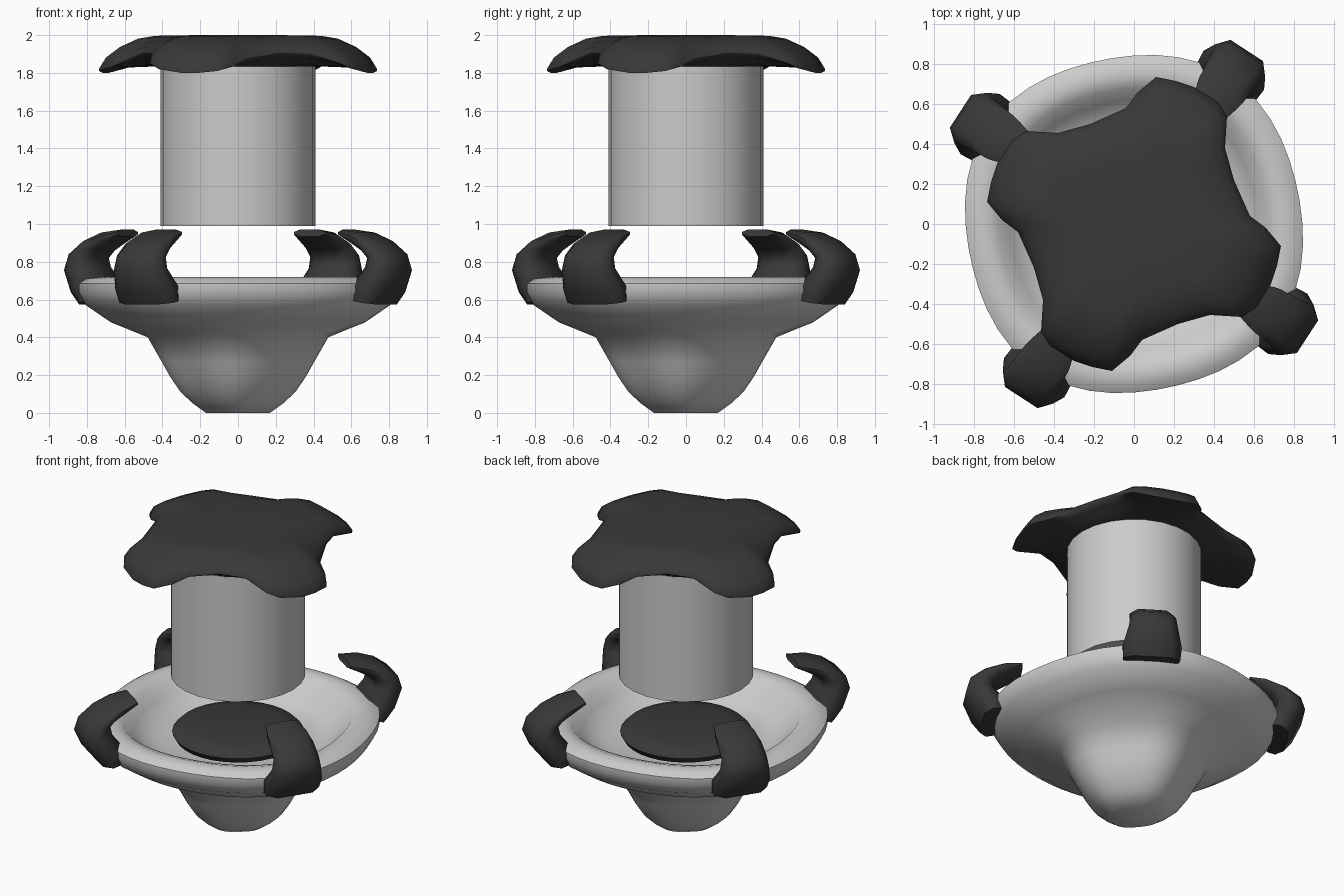
import bpy, bmesh, math
from math import cos, sin, radians, pi

if "Cube" in bpy.data.objects:
    bpy.data.objects.remove(bpy.data.objects["Cube"])

dark = bpy.data.materials.new("dark_grey")
dark.diffuse_color = (0.04, 0.04, 0.04, 1)
dark.use_nodes = True
dark.node_tree.nodes["Principled BSDF"].inputs["Base Color"].default_value = dark.diffuse_color


def loft(name, rings, mat=None, angle=50):
    """Skin a list of closed rings and cap both ends."""
    bm = bmesh.new()
    vr = [[bm.verts.new(p) for p in ring] for ring in rings]
    n = len(vr[0])
    for a, b in zip(vr, vr[1:]):
        for i in range(n):
            j = (i + 1) % n
            bm.faces.new((a[i], a[j], b[j], b[i]))
    bm.faces.new(vr[0][::-1])
    bm.faces.new(vr[-1])
    bmesh.ops.recalc_face_normals(bm, faces=bm.faces)
    me = bpy.data.meshes.new(name)
    bm.to_mesh(me)
    bm.free()
    ob = bpy.data.objects.new(name, me)
    bpy.context.collection.objects.link(ob)
    if mat:
        me.materials.append(mat)
    bpy.ops.object.select_all(action='DESELECT')
    ob.select_set(True)
    bpy.context.view_layer.objects.active = ob
    bpy.ops.object.shade_smooth_by_angle(angle=radians(angle))
    return ob


def lathe(name, profile, n, mat=None, lobes=None, angle=50):
    """Revolve (radius, z) points; lobes(z, theta) scales the radius."""
    rings = []
    for r, z in profile:
        ring = []
        for i in range(n):
            t = 2 * pi * i / n
            k = r * (lobes(z, t) if lobes else 1)
            ring.append((k * cos(t), k * sin(t), z))
        rings.append(ring)
    return loft(name, rings, mat, angle)


# Bowl: slightly four-cornered rim, lobed foot
CLAW = radians(57)


def bowl_lobes(z, t):
    if z > 0.44:
        return 1.02 + 0.025 * cos(4 * (t - CLAW))
    return 0.95 + 0.05 * cos(4 * (t + radians(6)))


lathe("bowl", [(0.17, 0), (0.24, 0.05), (0.305, 0.11), (0.36, 0.19), (0.405, 0.27),
               (0.48, 0.40), (0.67, 0.48), (0.80, 0.57), (0.84, 0.64), (0.84, 0.685),
               (0.80, 0.71), (0.74, 0.72), (0.68, 0.70), (0.62, 0.63), (0.55, 0.575),
               (0.45, 0.545), (0.2, 0.54)], 48, None, bowl_lobes)

# Dark cushion in the bowl
lathe("bowl_cushion", [(0.3, 0.545), (0.38, 0.57), (0.40, 0.605), (0.37, 0.635),
                       (0.28, 0.655), (0.12, 0.665)], 32, dark)

# Floating column
lathe("column", [(0.41, 0.99), (0.41, 1.85)], 24)

# Cap: quarter outline (x, y, edge z) repeated four times
quarter = [(0.11, 0.735, 1.81), (0.21, 0.715, 1.80), (0.30, 0.685, 1.80), (0.42, 0.61, 1.82),
           (0.465, 0.54, 1.85), (0.455, 0.38, 1.90), (0.50, 0.22, 1.905), (0.58, 0.04, 1.87),
           (0.66, -0.02, 1.835)]
outline = []
for k in range(4):
    for x, y, z in quarter:
        for _ in range(k):
            x, y = y, -x
        outline.append((x, y, z))


def cap_ring(s, drop):
    return [(x * s, y * s, 2 - drop * (2 - z)) for x, y, z in outline]


def under_ring(f):
    """Blend from the edge (f=0) to the round collar (f=1)."""
    ring = []
    for x, y, z in outline:
        a = math.atan2(y, x)
        zc = z + 0.03 * sin(pi * f) if z < 1.87 else z
        ring.append((x * (1 - f) + 0.43 * cos(a) * f, y * (1 - f) + 0.43 * sin(a) * f,
                     zc * (1 - f) + 1.835 * f))
    return ring


loft("wavy_cap", [cap_ring(0.3, 0), cap_ring(0.6, 0.02), cap_ring(0.72, 0.1),
                  cap_ring(0.85, 0.33), cap_ring(0.95, 0.62), cap_ring(1.0, 0.93),
                  under_ring(0), under_ring(0.3), under_ring(0.65), under_ring(1)], dark, 70)

# Claws: stations (outer r, z, inner r, z, half width)
stations = [(0.93, 0.575, 0.80, 0.60, 0.175), (0.98, 0.64, 0.80, 0.69, 0.18),
            (1.035, 0.755, 0.86, 0.77, 0.15), (1.01, 0.84, 0.87, 0.82, 0.14),
            (0.92, 0.91, 0.83, 0.86, 0.135), (0.81, 0.955, 0.76, 0.90, 0.125),
            (0.70, 0.97, 0.69, 0.935, 0.10)]
section = [(0, -0.65), (0, 0.65), (0.35, 1), (0.7, 0.97), (1, 0.6), (1, -0.6), (0.7, -0.97), (0.35, -1)]
for k in range(4):
    a = CLAW + k * pi / 2
    rings = []
    for ro, zo, ri, zi, w in stations:
        ring = []
        for f, s in section:
            r, z, t = ro + (ri - ro) * f, zo + (zi - zo) * f, s * w
            ring.append((r * cos(a) - t * sin(a), r * sin(a) + t * cos(a), z))
        rings.append(ring)
    loft(f"claw_{k + 1}", rings, dark, 60)
